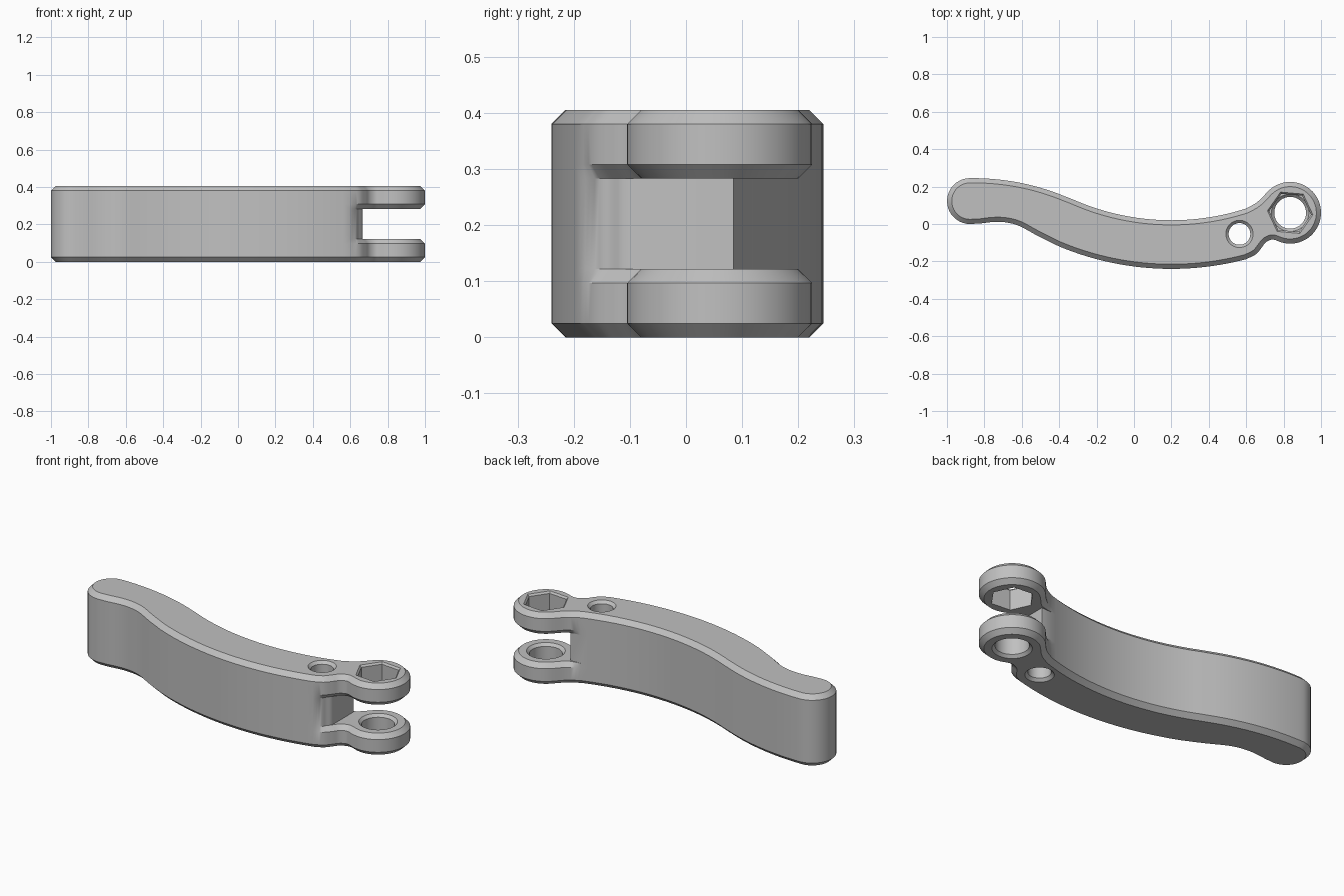
import bpy, bmesh, math
from mathutils import Vector

if "Cube" in bpy.data.objects:
    bpy.data.objects.remove(bpy.data.objects["Cube"])

H, C = 0.405, 0.025            # height and edge chamfer
LUG = 0.122                    # thickness of each fork lug
EYE, EYE_R = Vector((0.835, 0.06)), 0.165
PIN = Vector((0.564, -0.053))

grey = bpy.data.materials.new("plain grey")
grey.diffuse_color = (0.53, 0.53, 0.53, 1)
grey.use_nodes = True
grey.node_tree.nodes["Principled BSDF"].inputs["Base Color"].default_value = grey.diffuse_color


def arc(c, r, a0, a1, n):
    return [Vector((c[0] + r * math.cos(math.radians(a0 + (a1 - a0) * i / n)),
                    c[1] + r * math.sin(math.radians(a0 + (a1 - a0) * i / n))))
            for i in range(n + 1)]


def spline(pts, n=5):
    """Catmull-Rom curve through the points, ends included."""
    p = [Vector(q) for q in pts]
    p = [2 * p[0] - p[1]] + p + [2 * p[-1] - p[-2]]
    out = []
    for i in range(1, len(p) - 2):
        a, b, c, d = p[i - 1:i + 3]
        for k in range(n):
            t = k / n
            out.append(0.5 * (2 * b + (c - a) * t + (2 * a - 5 * b + 4 * c - d) * t * t
                              + (3 * b - a - 3 * c + d) * t ** 3))
    return out + [p[-2]]


def inset(pts, d):
    out = []
    for i, p in enumerate(pts):
        u = (p - pts[i - 1]).normalized()
        v = (pts[(i + 1) % len(pts)] - p).normalized()
        n = Vector((-u.y - v.y, u.x + v.x)).normalized()
        out.append(p + n * d / max(0.6, n.dot(Vector((-u.y, u.x)))))
    return out


def upper(x):
    if x > -0.33:
        return 1.32 - math.sqrt(1.3 ** 2 - (x - 0.2) ** 2)
    return 0.245 - 1.29 + math.sqrt(1.29 ** 2 - (x + 0.86) ** 2)


def lower(x):
    return 1.32 - math.sqrt(1.56 ** 2 - (x - 0.2) ** 2)


def ring(bm, pts, z):
    return [bm.verts.new((p.x, p.y, z)) for p in pts]


def bridge(bm, a, b):
    for i in range(len(a)):
        j = (i + 1) % len(a)
        bm.faces.new((a[i], a[j], b[j], b[i]))


def finish(bm, name):
    bmesh.ops.recalc_face_normals(bm, faces=bm.faces[:])
    if bm.calc_volume(signed=True) < 0:
        bmesh.ops.reverse_faces(bm, faces=bm.faces[:])
    me = bpy.data.meshes.new(name)
    bm.to_mesh(me)
    bm.free()
    me.materials.append(grey)
    ob = bpy.data.objects.new(name, me)
    bpy.context.collection.objects.link(ob)
    return ob


# Outline: handle part, then fork part, counter-clockwise
xs = [0.6 - 1.46 * i / 44 for i in range(45)]
handle = [Vector((x, upper(x))) for x in xs]
handle += arc((-0.877, 0.1225), 0.1225, 95, 270, 22)
handle += spline([(-0.82, 0.003), (-0.75, 0.011), (-0.68, 0.008), (-0.61, -0.012),
                  (-0.51, -0.066), (-0.4, lower(-0.4))], 4)
handle += [Vector((x, lower(x))) for x in [-0.36 + 0.96 * i / 28 for i in range(29)]]
fork = spline([(0.6, lower(0.6)), (0.65, -0.163), (0.68, -0.13), (0.705, -0.098),
               (0.74, -0.083), (0.779, -0.095)])[1:-1]
fork += arc(EYE, EYE_R, 250, 495, 40)
fork += spline([fork[-1], (0.66, 0.118), (0.6, upper(0.6))], 4)[1:-1]

full = handle + fork
small = inset(full, C)
n = len(handle)

# Inner lug edge: the chamfer fades out where the fork joins the handle
inner = list(handle)
for p, q in zip(fork, small[n:]):
    inner.append(p.lerp(q, min(1, (p - handle[0]).length / 0.07, (p - handle[-1]).length / 0.07)))
k = next(i for i in range(n, len(full)) if inner[i].x > 0.658)
wall = [Vector((0.665, inner[k].y + 0.015)), Vector((0.665, 0.085))]

# Lever body: stacked rings from each face to the slot, then the slot core
bm = bmesh.new()
cores = []
for flip in (False, True):
    z = (lambda v: H - v) if flip else (lambda v: v)
    r0 = ring(bm, small, z(0))
    r1 = ring(bm, full, z(C))
    r2 = ring(bm, full, z(LUG - C))
    r3 = ring(bm, inner, z(LUG))
    bm.faces.new(r0)
    bridge(bm, r0, r1)
    bridge(bm, r1, r2)
    bridge(bm, r2, r3)
    w = ring(bm, wall, z(LUG))
    bm.faces.new(r3[k:] + [r3[0]] + w[::-1])   # inner lug face
    cores.append(r3[:k + 1] + w)
bridge(bm, *cores)
lever = finish(bm, "lever_handle")


# Hole cutters: stacked (radius, height) rings
def hole(name, c, steps, sides, turn=0):
    b = bmesh.new()
    rings = [ring(b, arc(c, r, turn, turn + 360, sides)[:-1], z) for r, z in steps]
    b.faces.new(rings[0])
    b.faces.new(rings[-1])
    for lo, hi in zip(rings, rings[1:]):
        bridge(b, lo, hi)
    cut = finish(b, name)
    cut.hide_render = True
    return cut


e = 0.015
cutters = [
    hole("pin_hole", PIN, [(0.073 + e, -e), (0.058, e), (0.058, H - e), (0.073 + e, H + e)], 40),
    hole("bolt_hole", EYE, [(0.1 + e, -e), (0.085, e), (0.085, LUG - e), (0.1 + e, LUG + e)], 40),
    hole("nut_pocket", EYE, [(0.112, 0.24), (0.112, H - 0.01), (0.132, H + 0.01)], 6, -5),
]
for cut in cutters:
    m = lever.modifiers.new(cut.name, 'BOOLEAN')
    m.operation, m.solver, m.object = 'DIFFERENCE', 'EXACT', cut

bpy.context.view_layer.objects.active = lever
lever.select_set(True)
for m in list(lever.modifiers):
    bpy.ops.object.modifier_apply(modifier=m.name)
for cut in cutters:
    bpy.data.objects.remove(cut)
bpy.ops.object.select_all(action='DESELECT')
lever.select_set(True)
bpy.ops.object.shade_smooth_by_angle(angle=math.radians(30))
